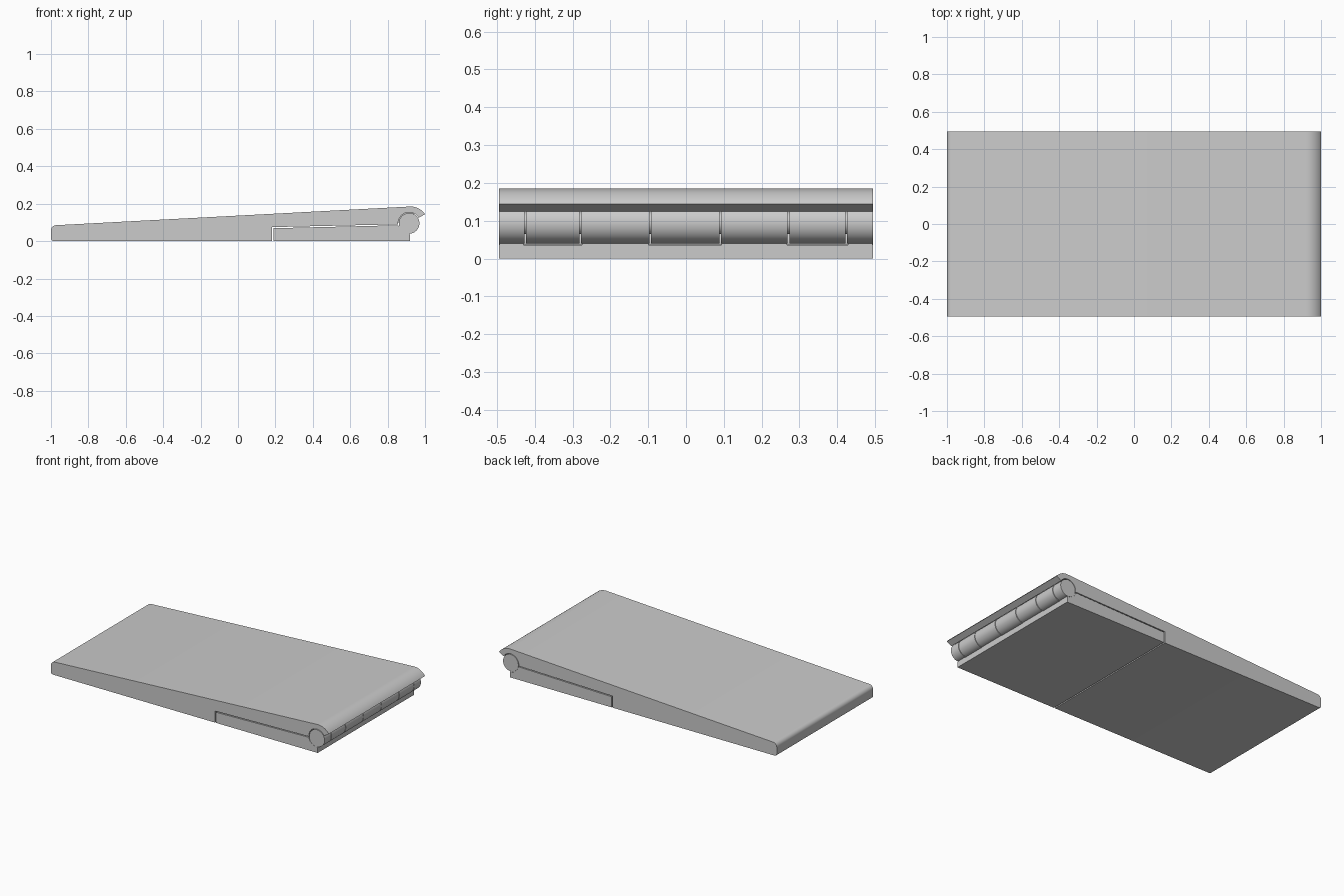
import bpy, bmesh, math

if "Cube" in bpy.data.objects:
    bpy.data.objects.remove(bpy.data.objects["Cube"])

W = 0.495                      # half width
CX, CZ, R = 0.915, 0.095, 0.055  # hinge axis and barrel radius

grey = bpy.data.materials.new("light_grey")
grey.diffuse_color = (0.6, 0.6, 0.6, 1)
grey.use_nodes = True
grey.node_tree.nodes["Principled BSDF"].inputs["Base Color"].default_value = grey.diffuse_color


def arc(cx, cz, r0, r1, a0, a1, n):
    pts = []
    for i in range(n + 1):
        t = i / n
        a = math.radians(a0 + (a1 - a0) * t)
        r = r0 + (r1 - r0) * t
        pts.append((cx + r * math.cos(a), cz + r * math.sin(a)))
    return pts


def extrude(name, profiles, y0, y1):
    """Extrude closed x-z profiles from y0 to y1 as one object."""
    bm = bmesh.new()
    for pts in profiles:
        face = bm.faces.new([bm.verts.new((x, y0, z)) for x, z in pts])
        ext = bmesh.ops.extrude_face_region(bm, geom=[face], use_keep_orig=True)
        for v in ext["geom"]:
            if isinstance(v, bmesh.types.BMVert):
                v.co.y = y1
    bmesh.ops.recalc_face_normals(bm, faces=bm.faces)
    me = bpy.data.meshes.new(name)
    bm.to_mesh(me)
    bm.free()
    me.materials.append(grey)
    ob = bpy.data.objects.new(name, me)
    bpy.context.collection.objects.link(ob)
    bpy.ops.object.select_all(action='DESELECT')
    ob.select_set(True)
    bpy.context.view_layer.objects.active = ob
    bpy.ops.object.shade_smooth_by_angle(angle=math.radians(30))
    return ob


# Wedge plate with rounded nose and a lip curling over the hinge
wedge = [(0.182, 0.0), (0.182, 0.075)]
wedge += arc(CX, CZ, 0.059, 0.059, 185, 30, 24)
wedge += arc(CX, CZ, 0.098, 0.09, 30, 87, 12)
wedge += arc(-0.972, 0.057, 0.028, 0.028, 93, 180, 8)
wedge += arc(-0.985, 0.015, 0.015, 0.015, 180, 270, 6)
extrude("wedge_plate", [wedge], -W, W)

# Folding leaf underneath, hollowed below the barrel
leaf = [(0.19, 0.0), (0.92, 0.0), (0.92, 0.036)]
leaf += arc(CX, CZ, 0.059, 0.059, 270, 190, 12)
leaf += [(0.19, 0.069)]
extrude("folding_leaf", [leaf], -W, W)

# Hinge knuckles, joined alternately to the leaf and to the wedge
cuts = [-W, -0.425, -0.279, -0.095, 0.09, 0.271, 0.424, W]
barrel = arc(CX, CZ, R, R, 0, 352.5, 47)
leaf_web = [(0.918, 0.02), (0.918, 0.09), (0.85, 0.08), (0.85, 0.02)]
wedge_web = [(CX, CZ), (0.845, 0.1), (0.865, 0.155), (0.945, 0.155)]
GAP = 0.002
for i in range(7):
    y0 = cuts[i] + (GAP if i > 0 else 0)
    y1 = cuts[i + 1] - (GAP if i < 6 else 0)
    web = wedge_web if i % 2 else leaf_web
    # Webs sit slightly inside the end faces
    extrude(f"knuckle_{i + 1}", [barrel], y0, y1)
    extrude(f"knuckle_web_{i + 1}", [web], y0 + 0.002, y1 - 0.002)

# Hinge pin through the knuckles
extrude("hinge_pin", [arc(CX, CZ, 0.03, 0.03, 0, 345, 23)], -W + 0.01, W - 0.01)
